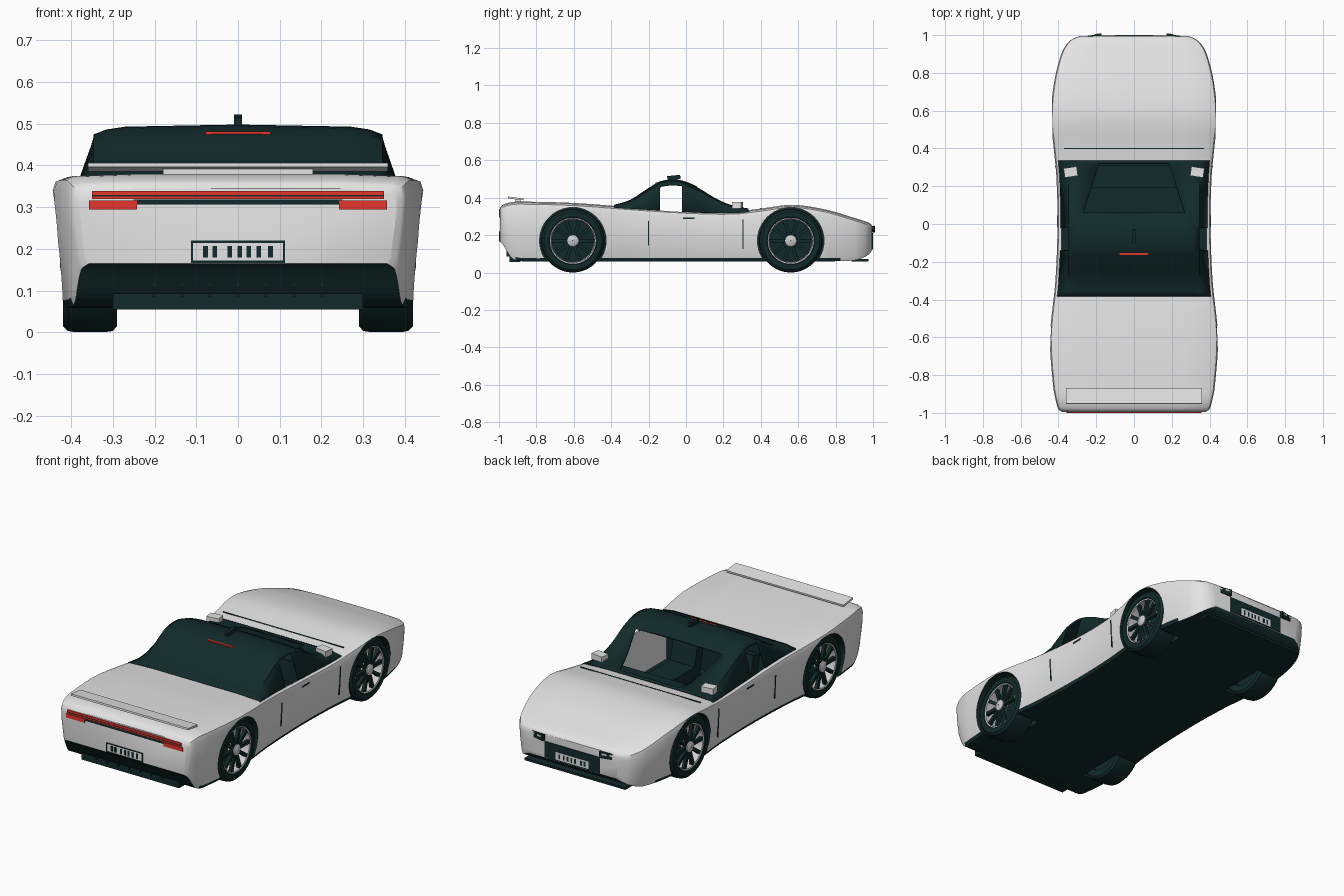
import bpy, bmesh, math
from mathutils import Matrix, Euler, Vector

old = bpy.data.objects.get("Cube")
if old:
    bpy.data.objects.remove(old)


def material(name, rgb):
    m = bpy.data.materials.new(name)
    m.use_nodes = True
    m.diffuse_color = (*rgb, 1)
    m.node_tree.nodes["Principled BSDF"].inputs["Base Color"].default_value = (*rgb, 1)
    return m


WHITE = material("white paint", (0.78, 0.78, 0.78))
DARK = material("dark trim", (0.006, 0.023, 0.023))
RED = material("red lamp", (0.78, 0.035, 0.025))
SILVER = material("silver rim", (0.6, 0.6, 0.6))


def finish(bm, name, *mats):
    bmesh.ops.recalc_face_normals(bm, faces=bm.faces[:])
    mesh = bpy.data.meshes.new(name)
    bm.to_mesh(mesh)
    bm.free()
    ob = bpy.data.objects.new(name, mesh)
    bpy.context.scene.collection.objects.link(ob)
    for m in mats:
        mesh.materials.append(m)
    return ob


def smooth(ob):
    bpy.ops.object.select_all(action='DESELECT')
    ob.select_set(True)
    bpy.context.view_layer.objects.active = ob
    bpy.ops.object.shade_smooth_by_angle(angle=math.radians(32))


def box(name, loc, size, mat, rot=(0, 0, 0)):
    bm = bmesh.new()
    mx = Matrix.LocRotScale(Vector(loc), Euler(rot), Vector(size))
    bmesh.ops.create_cube(bm, size=1, matrix=mx)
    return finish(bm, name, mat)


def loft(name, rings, mats, closed=True, caps=False, skip=lambda y, k: False):
    bm = bmesh.new()
    rows = [[bm.verts.new(p) for p in r] for r in rings]
    n = len(rows[0])
    for a, b in zip(rows, rows[1:]):
        y = (a[0].co.y + b[0].co.y) / 2
        for k in range(n if closed else n - 1):
            if not skip(y, k):
                j = (k + 1) % n
                bm.faces.new((a[k], a[j], b[j], b[k]))
    if caps:
        bm.faces.new(rows[0])
        bm.faces.new(rows[-1])
    return finish(bm, name, *mats)


def lathe(name, profile, x, y, z, side, mat, n=40):
    rings = []
    for r, dx in profile:
        angles = [2 * math.pi * i / n for i in range(n)]
        rings.append([(side * (x + dx), y + r * math.cos(a), z + r * math.sin(a)) for a in angles])
    ob = loft(name, rings, [mat])
    smooth(ob)
    return ob


def sample(table, y):
    """Smooth interpolation of the rows of a table along its first column."""
    last = len(table) - 1
    i = max(0, min(last - 1, sum(row[0] <= y for row in table) - 1))
    a, b = table[i], table[i + 1]
    p, q = table[max(i - 1, 0)], table[min(i + 2, last)]
    d = b[0] - a[0]
    t = (y - a[0]) / d
    out = []
    for c in range(1, len(a)):
        ma = (b[c] - p[c]) / (b[0] - p[0]) * d
        mb = (q[c] - a[c]) / (q[0] - a[0]) * d
        s = t * t * (3 - 2 * t)
        out.append(a[c] * (1 - s) + b[c] * s + ma * t * (1 - t) ** 2 - mb * t * t * (1 - t))
    return out


def stations(table, n):
    ys = [a[0] + (b[0] - a[0]) * i / n for a, b in zip(table, table[1:]) for i in range(n)]
    return ys + [table[-1][0]]


# Body: y, half width, top, bottom
BODY = [(-.995, .38, .345, .165), (-.98, .4, .362, .15), (-.93, .415, .377, .075),
        (-.86, .428, .379, .06), (-.6, .445, .372, .06), (-.3, .416, .35, .06),
        (0, .405, .331, .06), (.25, .411, .326, .06), (.4, .425, .342, .06),
        (.57, .44, .362, .06), (.75, .423, .336, .06), (.9, .385, .292, .065),
        (.96, .35, .273, .085), (.985, .315, .262, .105), (.995, .285, .25, .12)]


def body_ring(y):
    w, t, b = sample(BODY, y)
    half = [(.6, t), (.93, t - .005), (.985, t - .014), (1, t - .035),
            (.99, (t + b) / 2), (.96, b + .018), (.94, b)]
    right = [(w * f, y, z) for f, z in half]
    return [(0, y, t)] + right + [(0, y, b)] + [(-x, y, z) for x, y, z in reversed(right)]


body = loft("body", [body_ring(y) for y in stations(BODY, 4)], [WHITE, DARK], caps=True)

# Wheel wells and cockpit are cut out of the body
AXLES = {"rear": -.605, "front": .56}
cutters = [box("cockpit_cutter", (0, -.025, .5), (.77, .71, .83), WHITE)]
for y in AXLES.values():
    for side in (-1, 1):
        bm = bmesh.new()
        mx = Matrix.Translation((side * .43, y, .17)) @ Matrix.Rotation(math.pi / 2, 4, 'Y')
        bmesh.ops.create_cone(bm, cap_ends=True, segments=48, radius1=.178, radius2=.178,
                              depth=.32, matrix=mx)
        cutters.append(finish(bm, "well_cutter", WHITE))
bpy.context.view_layer.objects.active = body
for c in cutters:
    mod = body.modifiers.new("cut", 'BOOLEAN')
    mod.operation, mod.solver, mod.object = 'DIFFERENCE', 'EXACT', c
    bpy.ops.object.modifier_apply(modifier=mod.name)
    bpy.data.objects.remove(c)
for p in body.data.polygons:
    c, n = p.center, p.normal
    well = abs(n.x) < .1 and any(math.hypot(c.y - y, c.z - .17) < .18 for y in AXLES.values())
    well = well or (abs(n.x) > .9 and abs(c.x) < .29 and abs(c.y) < .9)
    cabin = abs(c.x) < .386 and abs(c.y + .025) < .36 and c.z < .34 and abs(n.x) < .5
    p.material_index = int(n.z < -.4 or c.z < .07 or well or cabin)
smooth(body)

# Canopy shell with open windscreen and side windows: y, roof height
ROOF = [(-.385, .362), (-.3, .388), (-.2, .452), (-.14, .487), (-.07, .498), (-.02, .492),
        (.06, .46), (.15, .404), (.23, .366), (.32, .345), (.335, .342)]


def canopy_ring(y):
    w, t, _ = sample(BODY, y)
    base = t - .005
    h = sample(ROOF, y)[0] - base
    glass = .27 - .33 * max(0, y - .06)
    half = [(0, 1), (glass, .97), (.315, .93), (.346, .86), (w * .96, 0)]
    right = [(x, y, base + h * f) for x, f in half]
    return [(-x, y, z) for x, y, z in reversed(right[1:])] + right


def opening(y, k):
    return (.06 < y < .32 and k in (3, 4)) or (-.14 < y < -.02 and k in (0, 7))


canopy = loft("canopy", [canopy_ring(y) for y in stations(ROOF, 3)], [DARK], closed=False, skip=opening)
sol = canopy.modifiers.new("thickness", 'SOLIDIFY')
sol.thickness = .01
smooth(canopy)
box("roof_fin", (0, -.065, .508), (.018, .07, .022), DARK, (.1, 0, 0))
box("roof_brake_lamp", (0, -.158, .477), (.156, .01, .008), RED)

# Interior
box("dashboard", (0, .25, .24), (.74, .12, .12), DARK)
for side, label in ((-1, "right"), (1, "left")):
    box(label + "_seat", (side * .17, -.12, .14), (.15, .2, .08), DARK)
    box(label + "_seat_back", (side * .17, -.25, .22), (.15, .06, .2), DARK, (.2, 0, 0))

# Wheels: tyre, open barrel, spokes and hub
TYRE = [(.12, -.128), (.155, -.13), (.167, -.12), (.17, -.1), (.17, -.03),
        (.167, -.012), (.155, 0), (.128, 0), (.122, -.006), (.12, -.128)]
for axle, y in AXLES.items():
    for side, label in ((-1, "right"), (1, "left")):
        name = axle + "_" + label
        lathe(name + "_tyre", TYRE, .42, y, .17, side, DARK)
        lathe(name + "_barrel", [(.123, -.004), (.118, -.006), (.113, -.1)], .42, y, .17, side, SILVER)
        lathe(name + "_disc", [(.12, -.1), (.001, -.1)], .42, y, .17, side, DARK)
        lathe(name + "_hub", [(.03, -.04), (.03, 0), (.02, .006), (.001, .007)], .42, y, .17, side, SILVER, 20)
        for i in range(10):
            a = 2 * math.pi * i / 10
            box(name + "_spoke", (side * .405, y + .07 * math.cos(a), .17 + .07 * math.sin(a)),
                (.018, .1, .018), DARK, (a, 0, 0))

# Mirrors, door seams and handles on both sides
for side, label in ((-1, "right"), (1, "left")):
    box(label + "_mirror", (side * .335, .275, .36), (.07, .05, .034), WHITE, (0, 0, side * -.15))
    box(label + "_mirror_stalk", (side * .35, .275, .338), (.02, .02, .03), DARK)
    for y, z, h in ((-.2, .21, .13), (.305, .205, .16)):
        x = sample(BODY, y)[0] * .989
        box(label + "_door_seam", (side * x, y, z), (.008, .004, h), DARK, (0, side * .05, 0))
    box(label + "_door_handle", (side * .404, .015, .291), (.008, .06, .007), DARK)

# Tail: wing, lamps, number plate and diffuser
box("rear_wing", (0, -.91, .396), (.72, .085, .01), WHITE, (-.12, 0, 0))
box("wing_support", (0, -.9, .383), (.36, .03, .016), WHITE)
box("tail_lamp_bar", (0, -.995, .329), (.7, .01, .02), RED)
box("tail_lamp_gap", (0, -.995, .312), (.5, .008, .012), DARK)
box("tail_lamp_groove", (0, -.998, .327), (.7, .006, .003), DARK)
for side in (-1, 1):
    box("tail_lamp_block", (side * .3, -.992, .305), (.115, .015, .022), RED)
    box("plate_frame_side", (side * .11, -.996, .193), (.005, .005, .053), DARK)
    box("plate_frame_bar", (0, -.996, .193 + side * .024), (.224, .005, .005), DARK)
STRIPES = (-.078, -.056, -.02, .004, .026, .05, .078)
for x in STRIPES:
    box("rear_plate_stripe", (x, -.996, .193), (.011, .005, .028), DARK)
box("diffuser", (0, -.915, .08), (.6, .06, .05), DARK)
for i in range(-3, 4):
    box("diffuser_fin", (i * .067, -.94, .105), (.005, .04, .04), DARK)

# Nose: intake panel, plate, headlamps, splitter and bonnet seam
box("nose_panel", (0, .995, .167), (.34, .008, .088), DARK)
box("front_plate", (0, .997, .15), (.2, .006, .042), WHITE)
for x in STRIPES:
    box("front_plate_stripe", (x, .998, .15), (.011, .006, .026), DARK)
for side in (-1, 1):
    turn = (0, 0, side * -.22)
    box("headlamp", (side * .24, .985, .232), (.14, .02, .034), DARK, turn)
    for i in (-1, 0, 1):
        box("headlamp_lens", (side * (.24 + i * .042), .9855 - i * .0093, .238),
            (.026, .023, .009), WHITE, turn)
box("splitter", (0, .93, .066), (.62, .09, .012), DARK)
box("bonnet_seam", (0, .4, .342), (.74, .006, .004), DARK)
